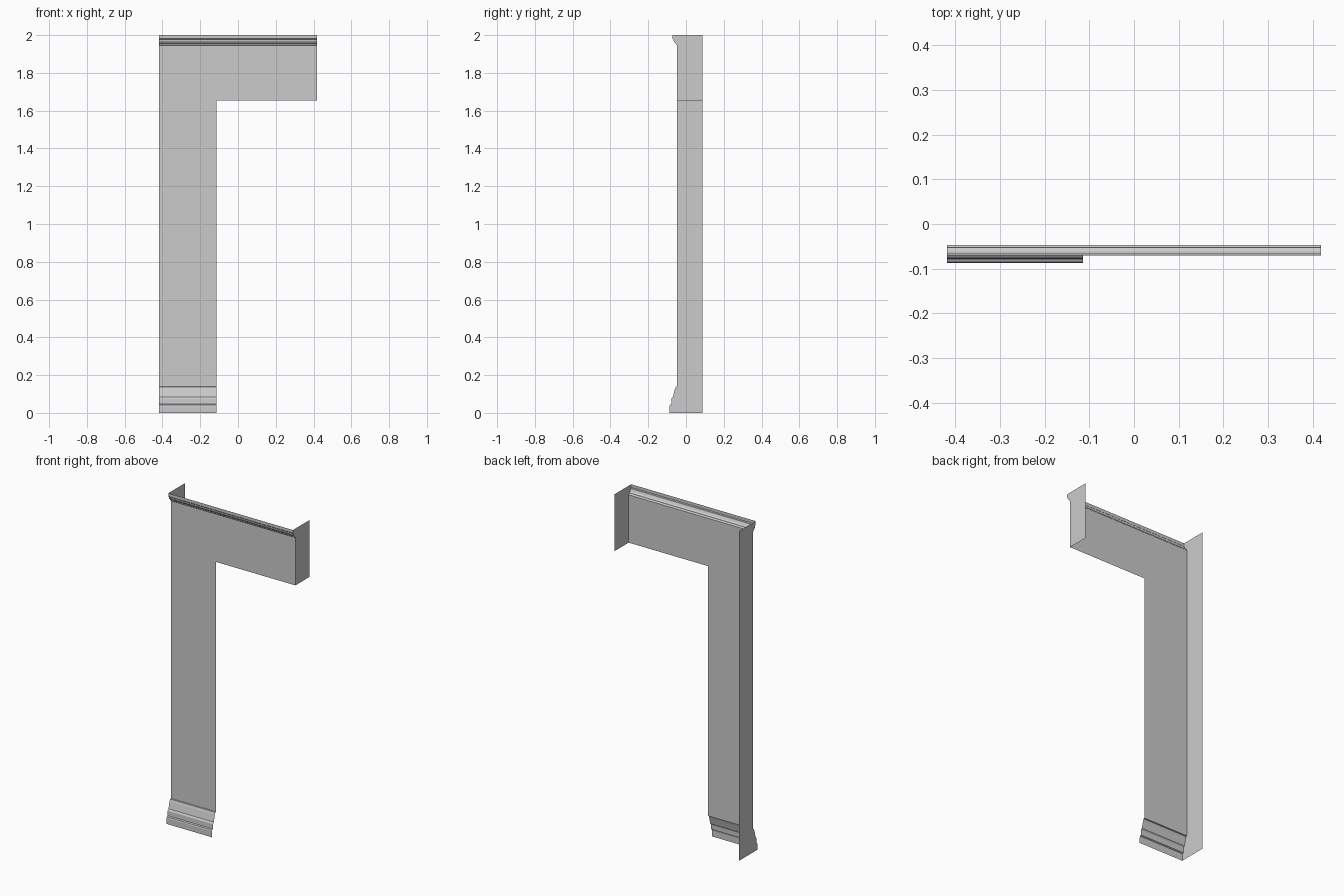
import bpy

if "Cube" in bpy.data.objects:
    bpy.data.objects.remove(bpy.data.objects["Cube"])

X0, XI, X1 = -0.418, -0.114, 0.418      # left edge, inner edge of upright, right edge
YB, YF = 0.087, -0.047                  # back edge, flat front plane
ZB, ZH, ZC = 0.14, 1.655, 1.945         # base top, header underside, crown bottom

# Moulding profiles as (y, z), bottom to top
BASE = [(-0.087, 0), (-0.087, 0.035), (-0.085, 0.043), (-0.078, 0.047),
        (-0.077, 0.075), (-0.074, 0.081), (-0.069, 0.085),
        (-0.059, 0.125), (-0.054, 0.138), (YF, ZB)]
CROWN = [(YF, ZC), (-0.052, 1.950), (-0.053, 1.955), (-0.061, 1.961),
         (-0.066, 1.970), (-0.067, 1.977), (-0.071, 1.981), (-0.071, 2.0)]


def make(name, verts, faces):
    mesh = bpy.data.meshes.new(name)
    mesh.from_pydata(verts, [], faces)
    obj = bpy.data.objects.new(name, mesh)
    bpy.context.collection.objects.link(obj)
    return obj


def moulding(name, profile, xa, xb):
    """Open strip: the profile extruded along x."""
    n = len(profile)
    verts = [(x, y, z) for x in (xa, xb) for y, z in profile]
    make(name, verts, [(i, n + i, n + i + 1, i + 1) for i in range(n - 1)])


def end_panel(name, x, outline, flip):
    """Flat side panel closed back to the rear edge."""
    pts = outline + [(YB, outline[-1][1]), (YB, outline[0][1])]
    order = list(range(len(pts)))
    make(name, [(x, y, z) for y, z in pts], [order[::-1] if flip else order])


# Flat L-shaped front: upright and header
outline = [(X0, ZB), (XI, ZB), (XI, ZH), (X1, ZH), (X1, ZC), (X0, ZC)]
make("front_panel", [(x, YF, z) for x, z in outline], [range(6)])

# Mouldings
moulding("base_moulding", BASE, X0, XI)
moulding("crown_moulding", CROWN, X0, X1)

# Side panels: full height on the left, header only on the right
end_panel("left_side", X0, BASE + CROWN, False)
end_panel("right_side", X1, [(YF, ZH)] + CROWN, True)
